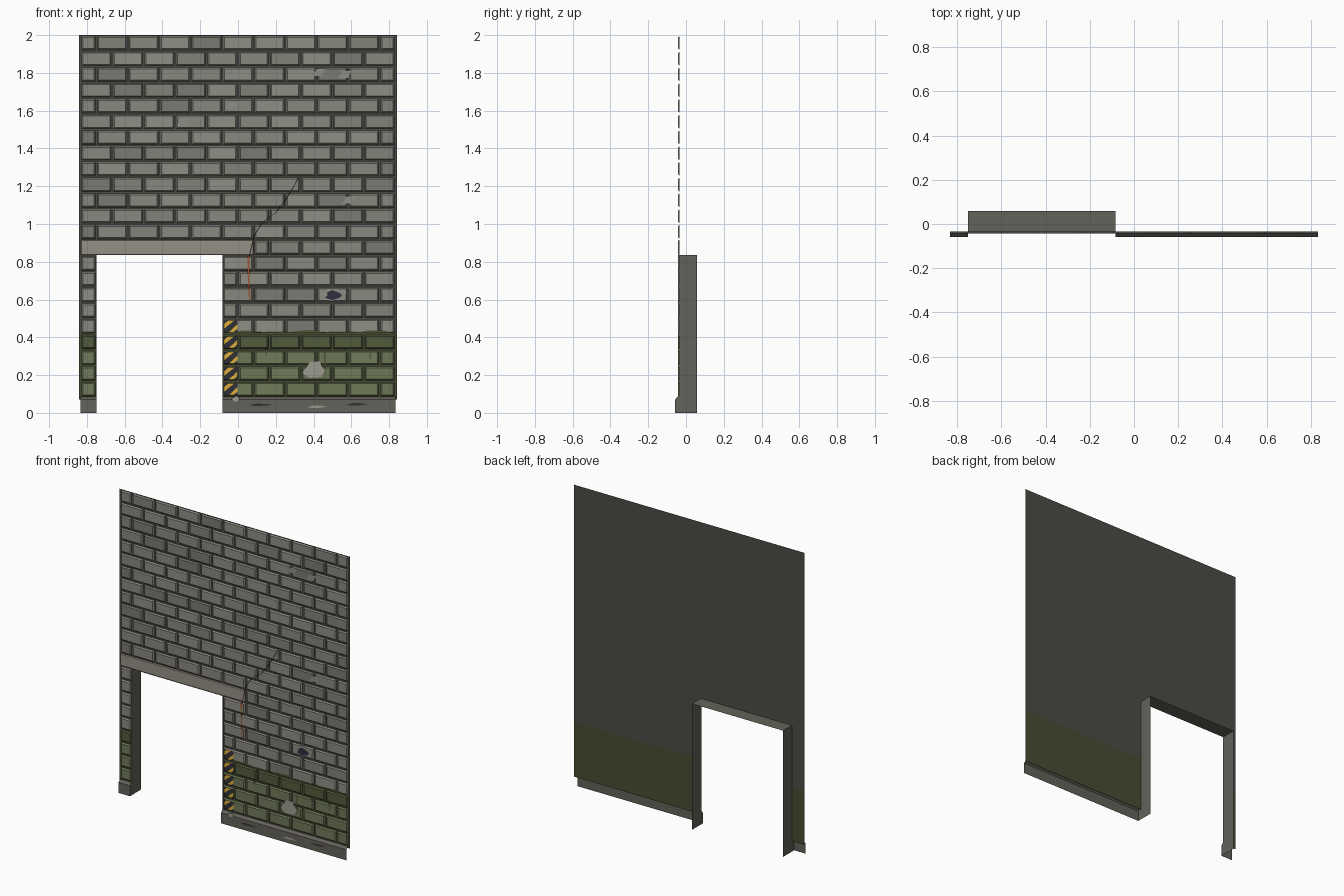
import bpy, random

if "Cube" in bpy.data.objects:
    bpy.data.objects.remove(bpy.data.objects["Cube"])
random.seed(4)
C, L = 1 / 12, 1 / 6              # course height, brick length
BACK, FACE = -0.034, -0.042       # mortar plane, brick face plane
X0, X1, TOP = -0.75, -0.083, 0.835  # doorway


def mat(name, r, g, b):
    m = bpy.data.materials.new(name)
    m.diffuse_color = (r, g, b, 1)
    m.use_nodes = True
    m.node_tree.nodes["Principled BSDF"].inputs["Base Color"].default_value = m.diffuse_color
    return m


STONE = [mat("stone_%d" % i, s, s * .97, s * .85) for i, s in enumerate((.225, .25, .25, .275, .2))]
GREEN = [mat("green_%d" % i, s, s * 1.2, s * .62) for i, s in enumerate((.15, .165, .16))]
GREEN_DARK = mat("green_band", .085, .105, .045)
MORTAR = mat("mortar", .075, .071, .06)
MORTAR_GREEN = mat("mortar_green", .062, .073, .032)
TRIM = mat("trim", .125, .12, .1)
LINTEL = mat("lintel", .30, .28, .235)
PALE = mat("chipped_plaster", .33, .33, .28)
DARK = mat("crack", .035, .032, .03)
HOLE = mat("hole", .03, .028, .05)
RUST = mat("rust", .33, .09, .03)
YELLOW = mat("yellow_paint", .72, .42, .04)
BLACK = mat("black_paint", .03, .03, .04)


class Part:
    """Collects coloured faces and turns them into one object."""
    def __init__(self):
        self.v, self.f, self.m, self.mats = [], [], [], []

    def face(self, pts, m):
        n = len(self.v)
        self.v += pts
        self.f.append(range(n, n + len(pts)))
        if m not in self.mats:
            self.mats.append(m)
        self.m.append(self.mats.index(m))

    def flat(self, pts, y, m):
        self.face([(x, y, z) for x, z in pts], m)

    def rect(self, x0, x1, z0, z1, y, m):
        self.flat([(x0, z0), (x1, z0), (x1, z1), (x0, z1)], y, m)

    def block(self, x0, x1, z0, z1, m, gap=.005, inset=.007):
        """Open-backed block with a chamfered rim."""
        rings = []
        for d, y in ((gap, BACK), (gap + inset, FACE)):
            rings.append([(x0 + d, y, z0 + d), (x1 - d, y, z0 + d),
                          (x1 - d, y, z1 - d), (x0 + d, y, z1 - d)])
        a, b = rings
        self.face(b, m)
        for i in range(4):
            j = (i + 1) % 4
            self.face([a[i], a[j], b[j], b[i]], m)

    def build(self, name):
        me = bpy.data.meshes.new(name)
        me.from_pydata(self.v, [], self.f)
        for m in self.mats:
            me.materials.append(m)
        me.polygons.foreach_set("material_index", self.m)
        ob = bpy.data.objects.new(name, me)
        bpy.context.collection.objects.link(ob)


# Mortar backing sheet, green at the bottom
p = Part()
E = .842
p.rect(-E, E, TOP, 2, BACK, MORTAR)
for a, b in ((-E, X0), (X1, E)):
    p.rect(a, b, .43, TOP, BACK, MORTAR)
    p.rect(a, b, .07, .43, BACK, MORTAR_GREEN)
p.build("mortar_backing")

# Bricks in running bond, cut around the doorway and lintel
p = Part()
for k in range(1, 24):
    spans = [(-5 * L, 5 * L)]
    if k == 10:
        spans = [(C, 5 * L)]
    elif k < 10:
        spans = [(-5 * L, X0), (X1, 5 * L)]
    shift = C if k % 2 else 0
    for i in range(-6, 6):
        for s0, s1 in spans:
            a, b = max(i * L + shift, s0), min((i + 1) * L + shift, s1)
            if b - a > .03:
                m = random.choice(STONE)
                if k < 5:
                    m = GREEN_DARK if k == 4 else random.choice(GREEN)
                p.block(a, b, k * C, (k + 1) * C, m)
p.build("bricks")

# Lintel over the doorway
p = Part()
p.block(-5 * L, C, TOP, 11 * C, LINTEL, .001, .003)
p.build("lintel")

# Doorway reveal: two jambs, with the skirting profile at the foot, and soffit
p = Part()
for x in (X0, X1):
    p.face([(x, y, z) for y, z in ((.058, 0), (.058, TOP), (FACE, TOP), (FACE, .09),
                                   (-.058, .07), (-.058, 0))], TRIM)
p.face([(X0, FACE, TOP), (X1, FACE, TOP), (X1, .058, TOP), (X0, .058, TOP)], TRIM)
p.build("door_reveal")

# Skirting: upright front with a sloped top
p = Part()
prof = [(-.058, 0), (-.058, .07), (FACE, .085), (BACK, .085)]
for a, b in ((-.833, X0), (X1, .833)):
    for (y0, z0), (y1, z1) in zip(prof, prof[1:]):
        p.face([(a, y0, z0), (b, y0, z0), (b, y1, z1), (a, y1, z1)], TRIM)
p.build("skirting")

# Scuffs on the skirting
p = Part()
for x, z, w, m in ((.12, .042, .065, DARK), (.42, .032, .055, PALE), (.63, .045, .06, DARK)):
    p.flat([(x - w, z - .003), (x - w * .2, z - .007), (x + w, z), (x + w * .4, z + .006),
            (x - w * .4, z + .007)], -.0588, m)
p.flat([(-.035, .075), (-.02, .06), (.0, .062), (.01, .08), (-.01, .09)], -.0588, PALE)
p.build("skirting_scuffs")

# Hazard paint, one tile per course
p = Part()
for k in range(1, 6):
    a, b, c, d = -.073, -.002, k * C + .011, (k + 1) * C - .011
    w, h = b - a, d - c
    p.rect(a, b, c, d, FACE - .0008, YELLOW)
    p.flat([(a, c), (a + w * .35, c), (b, d - h * .3), (b, d), (b - w * .25, d),
            (a, c + h * .3)], FACE - .0016, BLACK)
    p.flat([(a, d), (a, d - h * .3), (a + w * .3, d)], FACE - .0016, BLACK)
    p.flat([(b, c), (b, c + h * .3), (b - w * .3, c)], FACE - .0016, BLACK)
p.build("hazard_stripes")

# Ragged upper edge and drips of the green paint
p = Part()
for x, w, h in ((.02, .09, .012), (.2, .1, .007), (.36, .1, .016), (.55, .12, .008), (.72, .1, .013)):
    p.flat([(x - w, .424), (x + w, .424), (x + w * .5, .424 + h), (x - w * .4, .427 + h * .6)],
           FACE - .0004, GREEN_DARK)
for x, z, h in ((.46, .32, .12), (.7, .335, .05), (.15, .335, .03), (.57, .335, .03)):
    p.flat([(x - .007, z), (x + .007, z), (x + .003, z - h), (x - .003, z - h)],
           FACE - .0008, GREEN_DARK)
p.build("paint_edge")

# Chipped plaster, bullet hole, crack and rust streak
p = Part()
p.flat([(.34, .21), (.38, .185), (.44, .19), (.46, .22), (.43, .275), (.38, .27)], FACE - .0016, PALE)
p.flat([(.43, .60), (.5, .592), (.57, .605), (.575, .645), (.52, .66), (.43, .655)], FACE - .0008, STONE[3])
p.flat([(.46, .61), (.5, .597), (.54, .61), (.55, .625), (.535, .637), (.5, .65), (.47, .637), (.475, .625)],
       FACE - .0024, HOLE)
p.build("wall_damage")
p = Part()
path = [(.06, .83), (.085, .935), (.13, 1.01), (.2, 1.06), (.26, 1.14), (.29, 1.19), (.32, 1.245)]
for (a, b), (c, d) in zip(path, path[1:]):
    p.flat([(a - .003, b), (a + .003, b), (c + .003, d), (c - .003, d)], FACE - .0012, DARK)
p.build("crack")
p = Part()
p.flat([(.05, .83), (.062, .83), (.06, .7), (.066, .6), (.058, .6), (.052, .7)], FACE - .0016, RUST)
p.build("rust_streak")

# Pale weather stains on the upper bricks
p = Part()
for x, z in ((-.04, 1.625), (-.3, 1.535), (.56, 1.79), (.42, 1.8), (.58, 1.125)):
    p.flat([(x - .03, z - .02), (x + .025, z - .02), (x + .04, z + .022), (x - .005, z + .022)],
           FACE - .0006, STONE[3])
p.build("weather_stains")
